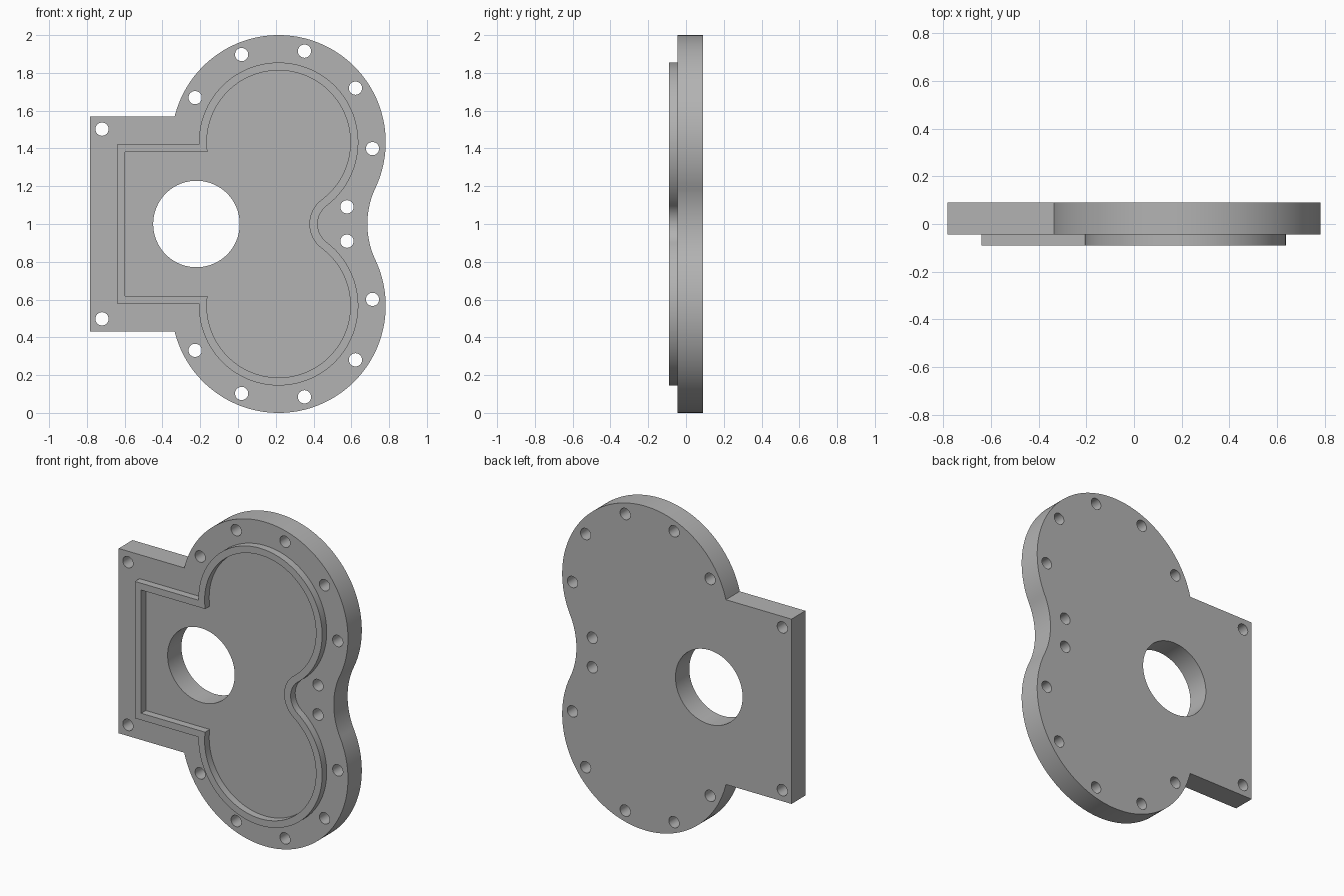
import bpy
import bmesh
from math import sin, cos, pi, asin, atan2, hypot, radians

if "Cube" in bpy.data.objects:
    bpy.data.objects.remove(bpy.data.objects["Cube"], do_unlink=True)

# Cast metal material
metal = bpy.data.materials.new("grey metal")
metal.use_nodes = True
GREY = (0.45, 0.45, 0.45, 1)
metal.diffuse_color = GREY
metal.node_tree.nodes["Principled BSDF"].inputs["Base Color"].default_value = GREY

# Lobe centre, with heights measured from the mirror line at z = 1
LOBE_X, LOBE_Z, MID = 0.215, 0.433, 1.0


def arc(cx, cz, r, a, b, n):
    return [(cx + r * cos(a + (b - a) * i / n), cz + r * sin(a + (b - a) * i / n))
            for i in range(n + 1)]


def circle(x, z, r, n):
    return arc(x, z, r, 0, 2 * pi, n)[:-1]


def outline(r, waist_x, left, half_height):
    """Two lobes joined by a waist fillet, with a square tab on the left."""
    # Fillet centre lies on the mirror line and the fillet touches the lobe
    d = waist_x - LOBE_X
    fillet = (d * d + LOBE_Z ** 2 - r * r) / (2 * (r - d))
    cx = waist_x + fillet
    touch = atan2(LOBE_Z, LOBE_X - cx)
    upper = arc(cx, 0, fillet, pi, touch, 20)
    upper += arc(LOBE_X, LOBE_Z, r, touch - pi,
                 pi - asin((half_height - LOBE_Z) / r), 80)[1:]
    upper.append((left, half_height))
    lower = [(x, -z) for x, z in reversed(upper[1:])]
    return [(x, z + MID) for x, z in upper + lower]


def extrude_profile(name, loops, front, back):
    """Fill the first loop, leave the others open, and extrude along y."""
    curve = bpy.data.curves.new(name, 'CURVE')
    curve.dimensions = '2D'
    curve.fill_mode = 'BOTH'
    curve.extrude = (back - front) / 2
    for loop in loops:
        spline = curve.splines.new('POLY')
        spline.points.add(len(loop) - 1)
        for point, (x, z) in zip(spline.points, loop):
            point.co = (x, z, 0, 1)
        spline.use_cyclic_u = True
    obj = bpy.data.objects.new(name, curve)
    bpy.context.collection.objects.link(obj)
    obj.rotation_euler.x = radians(90)
    obj.location.y = (front + back) / 2
    bpy.ops.object.select_all(action='DESELECT')
    obj.select_set(True)
    bpy.context.view_layer.objects.active = obj
    bpy.ops.object.convert(target='MESH')
    obj = bpy.context.object
    # Weld caps to walls
    bm = bmesh.new()
    bm.from_mesh(obj.data)
    bmesh.ops.remove_doubles(bm, verts=bm.verts, dist=0.0001)
    bmesh.ops.recalc_face_normals(bm, faces=bm.faces)
    bm.to_mesh(obj.data)
    bm.free()
    obj.data.materials.clear()
    obj.data.materials.append(metal)
    bpy.ops.object.shade_smooth_by_angle(angle=radians(30))
    return obj


# Base plate with the shaft bore and mirrored bolt holes
bolts = [(-0.72, 0.502), (-0.227, 0.669), (0.019, 0.897), (0.352, 0.915),
         (0.622, 0.719), (0.712, 0.399), (0.577, 0.091)]
holes = [circle(x, MID + side * z, 0.035, 32) for x, z in bolts for side in (1, -1)]
bore = circle(-0.22, MID, 0.229, 96)
extrude_profile("base_plate", [outline(0.567, 0.685, -0.783, 0.57), bore] + holes,
                -0.045, 0.09)

# Raised rim around the shallow pocket
extrude_profile("raised_rim", [outline(0.422, 0.422, -0.64, 0.422),
                               outline(0.38, 0.378, -0.598, 0.38)],
                -0.09, -0.045)
